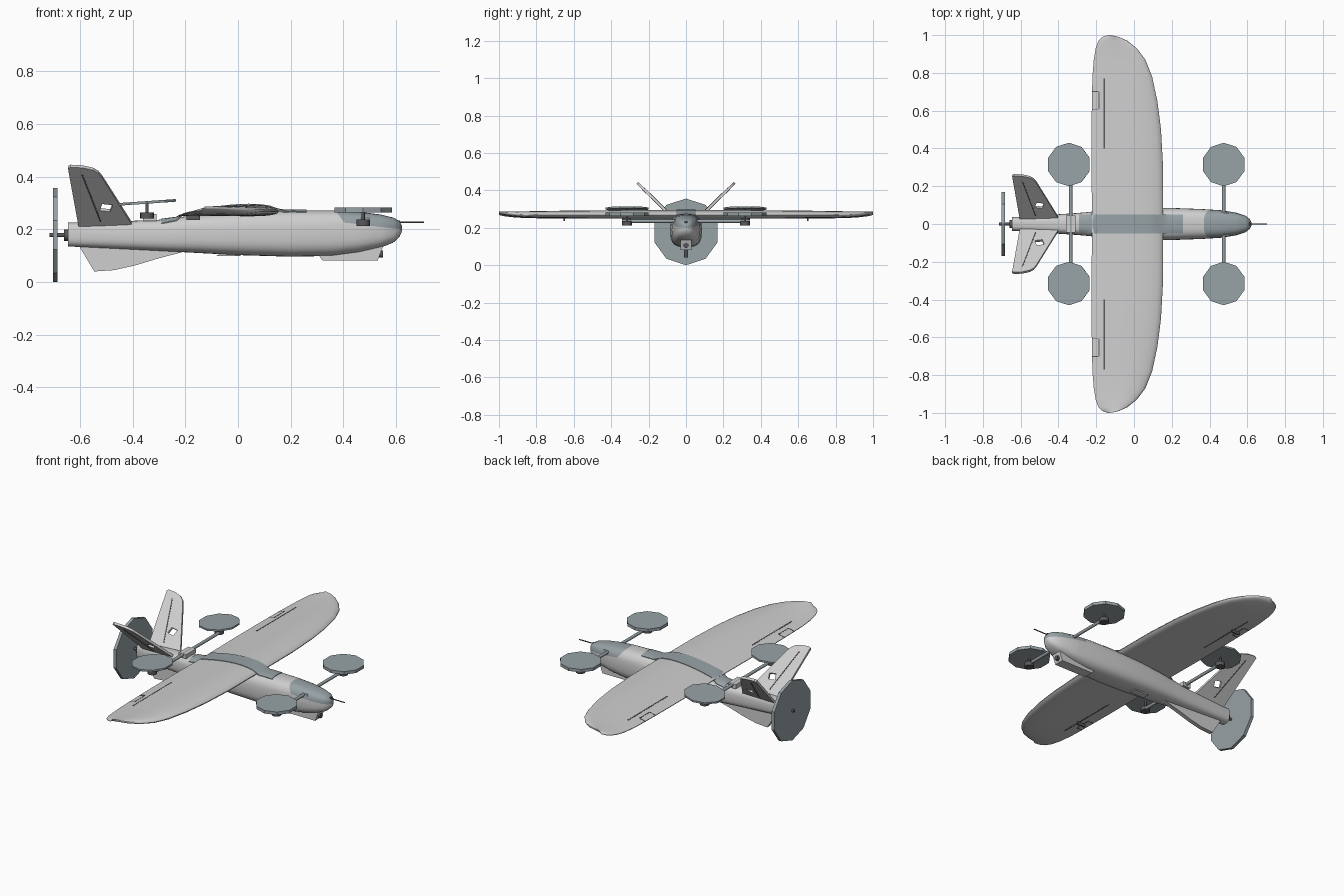
import bpy, bmesh, math
from mathutils import Vector, Matrix

cube = bpy.data.objects.get("Cube")
if cube:
    bpy.data.objects.remove(cube)


def material(name, rgb):
    m = bpy.data.materials.new(name)
    m.use_nodes = True
    m.diffuse_color = (*rgb, 1)
    m.node_tree.nodes["Principled BSDF"].inputs["Base Color"].default_value = (*rgb, 1)
    return m


WHITE = material("pale grey", (0.62, 0.62, 0.62))
BLUE = material("blue grey", (0.31, 0.36, 0.38))
DARK = material("dark grey", (0.1, 0.1, 0.11))


def finish(name, bm, mats, smooth=False):
    bmesh.ops.recalc_face_normals(bm, faces=bm.faces)
    me = bpy.data.meshes.new(name)
    bm.to_mesh(me)
    bm.free()
    ob = bpy.data.objects.new(name, me)
    bpy.context.collection.objects.link(ob)
    for m in mats:
        me.materials.append(m)
    if smooth:
        bpy.ops.object.select_all(action="DESELECT")
        ob.select_set(True)
        bpy.context.view_layer.objects.active = ob
        bpy.ops.object.shade_smooth_by_angle(angle=math.radians(35))
    return ob


def loft(rings):
    bm = bmesh.new()
    loops = [[bm.verts.new(p) for p in r] for r in rings]
    n = len(loops[0])
    for a, b in zip(loops, loops[1:]):
        for i in range(n):
            j = (i + 1) % n
            bm.faces.new((a[i], a[j], b[j], b[i]))
    bm.faces.new(loops[0])
    bm.faces.new(loops[-1])
    return bm


def prism(name, outline, offset, mat):
    off = Vector(offset)
    pts = [Vector(p) for p in outline]
    return finish(name, loft([[p - off for p in pts], [p + off for p in pts]]), [mat])


def box(name, center, size, mat, rot=Matrix()):
    bm = bmesh.new()
    bmesh.ops.create_cube(bm, size=1, matrix=Matrix.Translation(center) @ rot @ Matrix.Diagonal((*size, 1)))
    return finish(name, bm, [mat])


def cylinder(name, center, radius, depth, mat, sides=16, axis="Z", tilt=0):
    spin = {"Z": Matrix(), "X": Matrix.Rotation(math.pi / 2, 4, "Y"),
            "Y": Matrix.Rotation(math.pi / 2, 4, "X")}[axis]
    bm = bmesh.new()
    bmesh.ops.create_cone(bm, cap_ends=True, segments=sides, radius1=radius, radius2=radius, depth=depth,
                          matrix=Matrix.Translation(center) @ Matrix.Rotation(tilt, 4, "Y") @ spin)
    return finish(name, bm, [mat], sides > 10)


def sample(table, v):
    for a, b in zip(table, table[1:]):
        if v <= b[0]:
            f = max(0, (v - a[0]) / (b[0] - a[0]))
            return [p + (q - p) * f for p, q in zip(a, b)][1:]
    return list(table[-1][1:])


# Fuselage: x, half width, bottom, top
BODY = [(-0.645, 0.036, 0.135, 0.225), (-0.5, 0.045, 0.128, 0.228), (-0.3, 0.058, 0.118, 0.236),
        (-0.15, 0.072, 0.11, 0.255), (0, 0.082, 0.102, 0.265), (0.2, 0.085, 0.096, 0.272),
        (0.36, 0.079, 0.099, 0.272), (0.46, 0.073, 0.112, 0.266), (0.54, 0.06, 0.13, 0.256),
        (0.59, 0.044, 0.15, 0.244), (0.613, 0.026, 0.172, 0.23), (0.622, 0.008, 0.193, 0.212)]
POWER = 0.68


def power(v):
    return math.copysign(abs(v) ** POWER, v)


def body_ring(x, hw, lo, hi, n=32):
    mid, h = (lo + hi) / 2, (hi - lo) / 2
    return [(x, hw * power(math.cos(math.tau * i / n)), mid + h * power(math.sin(math.tau * i / n)))
            for i in range(n)]


def body_top(x, y):
    hw, lo, hi = sample(BODY, x)
    return (lo + hi) / 2 + (hi - lo) / 2 * (1 - min(1, abs(y) / hw) ** (2 / POWER)) ** (POWER / 2)


bm = loft([body_ring(*s) for s in BODY])
for co, no in (((0.385, 0, 0.25), (1, 0, 0.7)), ((0.5, 0, 0.214), (0.12, 0, 1))):
    bmesh.ops.bisect_plane(bm, geom=bm.verts[:] + bm.edges[:] + bm.faces[:], plane_co=co, plane_no=no)
for f in bm.faces:
    c = f.calc_center_median()
    front = (c - Vector((0.385, 0, 0.25))).dot(Vector((1, 0, 0.7))) > 0
    above = (c - Vector((0.5, 0, 0.214))).dot(Vector((0.12, 0, 1))) > 0
    f.material_index = int(front and above)
finish("fuselage_with_canopy", bm, [WHITE, BLUE], True)

# Wing: span position, leading edge, trailing edge, height raise
WING = [(0, 0.155, -0.222, 0), (0.3, 0.154, -0.225, 0), (0.5, 0.143, -0.225, 0), (0.65, 0.124, -0.223, 0),
        (0.78, 0.096, -0.22, 0), (0.87, 0.06, -0.213, 0.002), (0.93, 0.015, -0.203, 0.006),
        (0.97, -0.035, -0.188, 0.011), (0.99, -0.08, -0.168, 0.015), (1, -0.125, -0.14, 0.018)]


def wing_z(t, chord, raise_z, side):
    thick = 0.56 * chord * (0.297 * math.sqrt(t) - 0.126 * t - 0.352 * t**2 + 0.284 * t**3 - 0.1 * t**4)
    return 0.268 - 0.016 * t + raise_z + 0.04 * t * (1 - t) * chord / 0.38 + side * (thick + 0.0012)


def wing_ring(y, n=12):
    le, te, up = sample(WING, abs(y))
    ts = [(1 - math.cos(math.pi * i / n)) / 2 for i in range(n + 1)]
    path = [(t, 1) for t in reversed(ts)] + [(t, -1) for t in ts]
    return [(le + (te - le) * t, y, wing_z(t, le - te, up, s)) for t, s in path]


def wing_surface(x, y, side):
    le, te, up = sample(WING, abs(y))
    return wing_z(min(1, max(0, (le - x) / (le - te))), le - te, up, side)


spans = [-s[0] for s in reversed(WING)] + [s[0] for s in WING[1:]]
finish("wing", loft([wing_ring(y) for y in spans]), [WHITE], True)


# Spine cover following the wing and fuselage top
def spine_ring(x):
    ring = []
    for i in range(9):
        y = -0.05 + i * 0.0125
        z = body_top(x, y)
        if -0.222 < x < 0.155:
            z = max(z, wing_surface(x, y, 1))
        ring.append((x, y, z + 0.003))
    return ring + [(x, y, z - 0.006) for x, y, z in reversed(ring)]


finish("spine_cover", loft([spine_ring(-0.29 + i * 0.0275) for i in range(21)]), [BLUE], True)

# Ventral fin, camera keel, belly plate
prism("ventral_fin", [(-0.605, 0, 0.14), (-0.545, 0, 0.04), (-0.47, 0, 0.045), (-0.39, 0, 0.063),
                      (-0.3, 0, 0.09), (-0.2, 0, 0.116), (-0.2, 0, 0.14)], (0, 0.012, 0), WHITE)
prism("camera_keel", [(0.29, 0, 0.125), (0.32, 0, 0.082), (0.53, 0, 0.082), (0.55, 0, 0.135)],
      (0, 0.03, 0), WHITE)
cylinder("camera_lens", (0.54, 0, 0.106), 0.014, 0.02, DARK, axis="X")
prism("belly_plate", [(-0.085, 0, 0.098), (0.01, 0, 0.098), (0.01, 0, 0.115), (-0.05, 0, 0.115)],
      (0, 0.02, 0), WHITE)
cylinder("pitot_tube", (0.65, 0, 0.226), 0.003, 0.11, DARK, 12, "X")
box("pitot_base", (0.6, 0, 0.226), (0.03, 0.014, 0.014), DARK)

for side, label in ((1, "left"), (-1, "right")):
    # Tail fin, square window and hinge line
    def tail(x, u):
        return Vector((x, side * (0.03 + 0.23 * u), 0.215 + 0.225 * u))

    thick = Vector((0, side * 0.7, -0.7))
    outline = [(-0.605, 0), (-0.645, 0.98), (-0.635, 1), (-0.59, 0.99), (-0.55, 0.95), (-0.53, 0.9),
               (-0.515, 0.82), (-0.405, 0.05), (-0.4, 0)]
    fin = prism(label + "_tail_fin", [tail(*p) for p in outline], thick * 0.007, WHITE)
    hole = [(-0.525, 0.27), (-0.485, 0.25), (-0.475, 0.36), (-0.515, 0.38)]
    cutter = prism(label + "_window_cutter", [tail(*p) for p in hole], thick * 0.03, WHITE)
    cutter.hide_render = True
    cutter.hide_set(True)
    cutter.display_type = "WIRE"
    cut = fin.modifiers.new("window", "BOOLEAN")
    cut.object = cutter
    cut.solver = "EXACT"
    hinge = [(-0.524, 0.08), (-0.594, 0.87), (-0.588, 0.87), (-0.518, 0.08)]
    prism(label + "_tail_hinge", [tail(*p) for p in hinge], thick * 0.0085, DARK)

    # Aileron hinge lines and servo plates, top and bottom
    for face, place in ((1, "upper"), (-1, "lower")):
        for part, x, y0, y1, w in (("aileron_hinge", -0.157, 0.4, 0.77, 0.007),
                                   ("servo_edge", -0.186, 0.61, 0.7, 0.005),
                                   ("servo_inner_end", -0.205, 0.605, 0.61, 0.036),
                                   ("servo_outer_end", -0.205, 0.7, 0.705, 0.036)):
            corners = [(x - w / 2, y0), (x + w / 2, y0), (x + w / 2, y1), (x - w / 2, y1)]
            prism(f"{label}_{place}_{part}",
                  [(a, side * b, wing_surface(a, b, face)) for a, b in corners], (0, 0, 0.001), DARK)
    box(label + "_control_horn", (-0.17, side * 0.65, 0.243), (0.05, 0.008, 0.016), DARK)

    # Lift rotors with motors
    for end, x, z, disc_z, tilt in (("front", 0.475, 0.225, 0.273, 0), ("rear", -0.345, 0.252, 0.302, -0.07)):
        cylinder(f"{label}_{end}_motor", (x, side * 0.315, z), 0.026, 0.024, DARK)
        cylinder(f"{label}_{end}_shaft", (x, side * 0.315, (z + disc_z) / 2), 0.006, disc_z - z, DARK, 12)
        disc = cylinder(f"{label}_{end}_rotor_disc", (0, 0, 0), 0.115, 0.018 if end == "front" else 0.01,
                        BLUE, 10)
        disc.data.transform(Matrix.Translation((x, side * 0.315, disc_z)) @ Matrix.Rotation(tilt, 4, "Y"))

# Rotor arms and their brackets
for end, x, z in (("front", 0.475, 0.235), ("rear", -0.335, 0.25)):
    cylinder(end + "_rotor_arm", (x, 0, z), 0.009, 0.62, BLUE, 12, "Y")
    box(end + "_arm_bracket", (x, 0, z - 0.005), (0.05, 0.125 if end == "front" else 0.09, 0.026), WHITE)

# Pusher propeller
cylinder("pusher_shaft", (-0.677, 0, 0.178), 0.008, 0.075, DARK, 12, "X")
cylinder("pusher_motor", (-0.65, 0, 0.178), 0.022, 0.02, DARK, 16, "X")
disc = cylinder("pusher_disc", (0, 0, 0), 0.178, 0.018, BLUE, 10)
disc.data.transform(Matrix.Translation((-0.693, 0, 0.178)) @ Matrix.Rotation(math.pi / 2, 4, "Y")
                    @ Matrix.Rotation(math.pi / 2, 4, "Z"))
